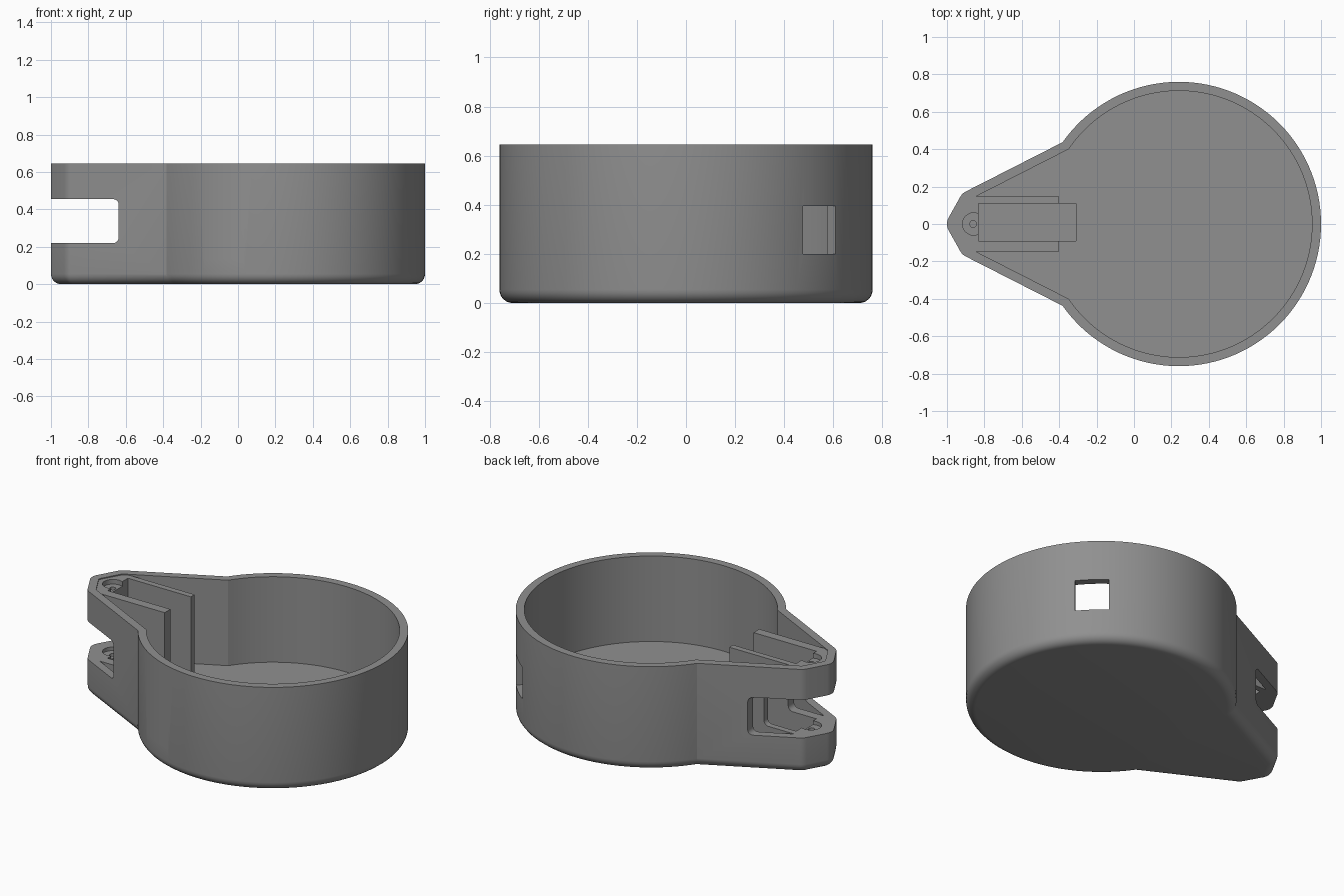
import bpy, bmesh, math
from mathutils import Matrix, Vector

if "Cube" in bpy.data.objects:
    bpy.data.objects.remove(bpy.data.objects["Cube"])

H, WALL, FILLET, FLOOR = 0.645, 0.048, 0.055, 0.115
CX, R = 0.24, 0.76            # round bowl
grey = bpy.data.materials.new("grey plastic")
grey.diffuse_color = (0.28, 0.28, 0.28, 1)
grey.use_nodes = True
grey.node_tree.nodes["Principled BSDF"].inputs["Base Color"].default_value = grey.diffuse_color


def arc(cx, cy, r, a0, a1, n):
    return [(cx + r * math.cos(math.radians(a0 + (a1 - a0) * i / n)),
             cy + r * math.sin(math.radians(a0 + (a1 - a0) * i / n))) for i in range(n + 1)]


def outline(d):
    """Teardrop plan, moved inward by d."""
    r = 0.07 - d
    nose = arc(-0.93, 0, r, 180, 151, 4)
    cheek = arc(-0.868, 0.111, r, 151, 117, 4)
    # straight flank runs until it meets the bowl circle
    p = Vector(cheek[-1]) - Vector((CX, 0))
    u = Vector((math.cos(math.radians(27)), math.sin(math.radians(27))))
    b = p.dot(u)
    q = p + u * (-b - math.sqrt(b * b - p.dot(p) + (R - d) ** 2))
    bowl = arc(CX, 0, R - d, math.degrees(math.atan2(q.y, q.x)), 0, 48)
    half = nose + cheek + bowl
    return half + [(x, -y) for x, y in half[-2:0:-1]]


def make(name, bm):
    bmesh.ops.recalc_face_normals(bm, faces=bm.faces[:])
    me = bpy.data.meshes.new(name)
    bm.to_mesh(me)
    bm.free()
    ob = bpy.data.objects.new(name, me)
    bpy.context.collection.objects.link(ob)
    me.materials.append(grey)
    return ob


def loft(name, rings):
    """rings: list of (inset, z)."""
    bm = bmesh.new()
    loops = [[bm.verts.new((x, y, z)) for x, y in outline(d)] for d, z in rings]
    for a, b in zip(loops, loops[1:]):
        for i in range(len(a)):
            j = (i + 1) % len(a)
            bm.faces.new((a[i], a[j], b[j], b[i]))
    bm.faces.new(loops[0][::-1])
    bm.faces.new(loops[-1])
    return make(name, bm)


def box(name, x0, x1, y0, y1, z0, z1, matrix=None, round_y=0):
    bm = bmesh.new()
    bmesh.ops.create_cube(bm, size=1)
    for v in bm.verts:
        v.co = ((x0 + x1) / 2 + v.co.x * (x1 - x0),
                (y0 + y1) / 2 + v.co.y * (y1 - y0),
                (z0 + z1) / 2 + v.co.z * (z1 - z0))
    if round_y:
        edges = [e for e in bm.edges if abs(e.verts[0].co.y - e.verts[1].co.y) > 0.01]
        bmesh.ops.bevel(bm, geom=edges, offset=round_y, segments=5, profile=0.5, affect='EDGES')
    if matrix:
        bm.transform(matrix)
    return make(name, bm)


def cylinder(name, x, r, z0, z1, n=32):
    bm = bmesh.new()
    bmesh.ops.create_cone(bm, cap_ends=True, segments=n, radius1=r, radius2=r, depth=z1 - z0,
                          matrix=Matrix.Translation((x, 0, (z0 + z1) / 2)))
    return make(name, bm)


def cut(target, tool):
    tool.hide_render = True
    m = target.modifiers.new("cut", 'BOOLEAN')
    m.operation, m.solver, m.object = 'DIFFERENCE', 'EXACT', tool
    bpy.context.view_layer.objects.active = target
    bpy.ops.object.modifier_apply(modifier=m.name)
    bpy.data.objects.remove(tool)


def window(name, angle, width, z0, z1):
    """Cutter for a square opening pointing out from the bowl centre."""
    m = Matrix.Translation((CX, 0, 0)) @ Matrix.Rotation(math.radians(angle), 4, 'Z')
    return box(name, 0.6, 0.9, -width / 2, width / 2, z0, z1, m)


# Outer shell with rounded bottom edge
steps = [math.radians(15 * k) for k in range(7)]
housing = loft("housing", [(FILLET * (1 - math.sin(a)), FILLET * (1 - math.cos(a)))
                           for a in steps] + [(0, H)])

# Main cavity, leaving a solid block at the nose
cavity = loft("cavity", [(WALL, FLOOR), (WALL, H + 0.1)])
cut(cavity, box("nose_block", -1.2, -0.40, -0.147, 0.147, -0.1, H - 0.006))
cut(housing, cavity)

# Channel in the nose block, running on into the floor
cut(housing, box("channel", -0.832, -0.31, -0.09, 0.11, 0.06, H + 0.1))
# Pin seats above and below the side slot, with the pin hole
cut(housing, cylinder("upper_seat", -0.857, 0.06, 0.61, H + 0.1))
cut(housing, cylinder("lower_seat", -0.857, 0.06, 0.198, 0.35))
cut(housing, cylinder("pin_hole", -0.86, 0.018, 0.09, H + 0.1, 20))
# Slot through the nose
cut(housing, box("slot", -1.3, -0.638, -0.6, 0.6, 0.22, 0.455, None, 0.03))
# Wall openings
cut(housing, window("front_upper_window", -114.6, 0.27, 0.322, 0.443))
cut(housing, window("front_lower_window", -115, 0.24, 0.135, 0.23))
cut(housing, window("back_window", 46, 0.19, 0.2, 0.395))

bpy.ops.object.select_all(action='DESELECT')
housing.select_set(True)
bpy.context.view_layer.objects.active = housing
bpy.ops.object.shade_smooth_by_angle(angle=math.radians(25))
